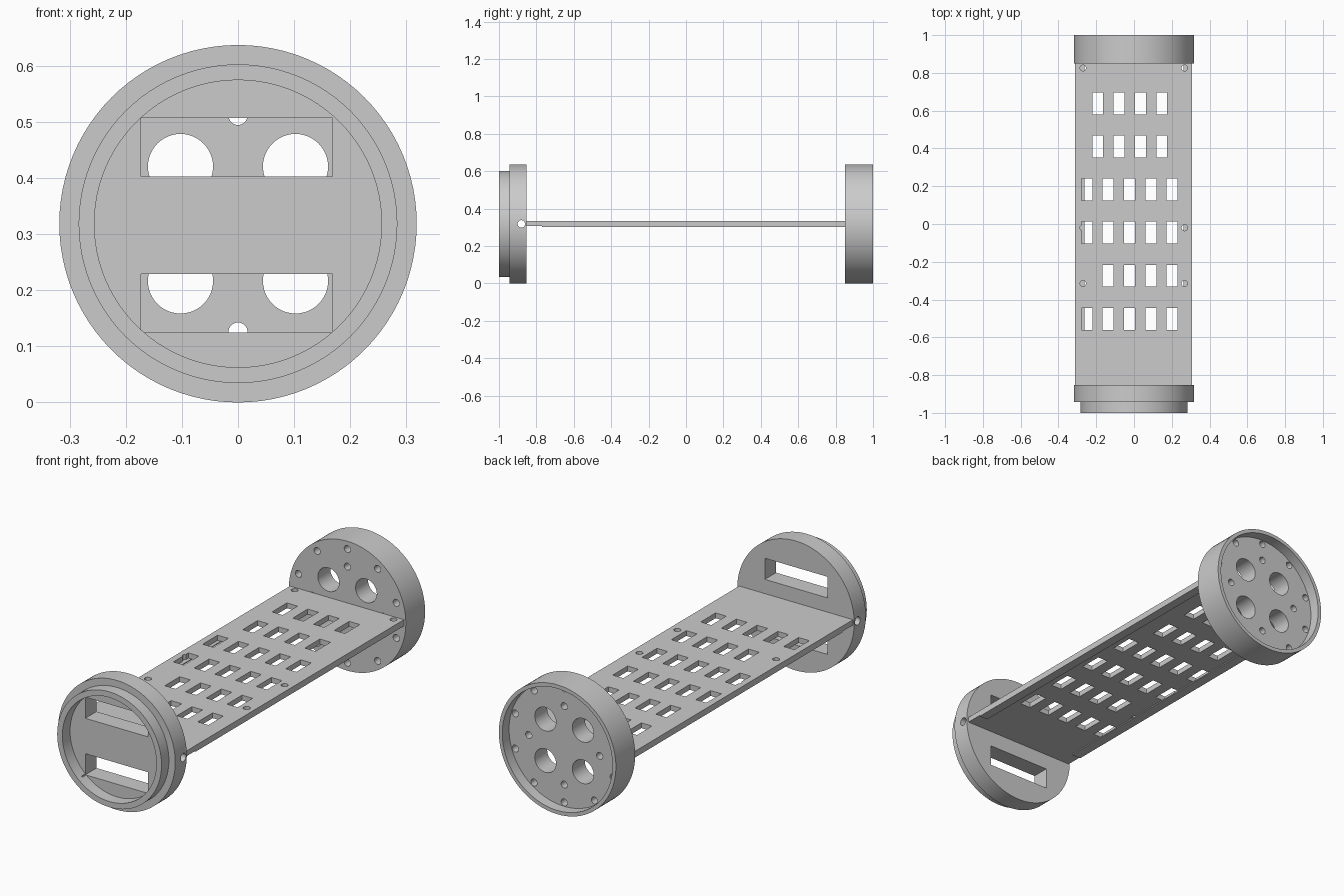
import bpy
import bmesh
import math
from mathutils import Matrix, Vector

cube = bpy.data.objects.get("Cube")
if cube:
    bpy.data.objects.remove(cube, do_unlink=True)

R = 0.3185      # outer radius of the end caps
CZ = R          # height of the tube axis

grey = bpy.data.materials.new("plain_grey")
grey.use_nodes = True
colour = (0.6, 0.6, 0.6, 1)
grey.diffuse_color = colour
grey.node_tree.nodes["Principled BSDF"].inputs["Base Color"].default_value = colour


def make_object(name, bm):
    bmesh.ops.recalc_face_normals(bm, faces=bm.faces[:])
    mesh = bpy.data.meshes.new(name)
    bm.to_mesh(mesh)
    bm.free()
    mesh.materials.append(grey)
    obj = bpy.data.objects.new(name, mesh)
    bpy.context.collection.objects.link(obj)
    return obj


def add_box(bm, x0, x1, y0, y1, z0, z1):
    mid = Vector((x0 + x1, y0 + y1, z0 + z1)) / 2
    size = Matrix.Diagonal((x1 - x0, y1 - y0, z1 - z0, 1))
    bmesh.ops.create_cube(bm, size=1, matrix=Matrix.Translation(mid) @ size)


def add_rod(bm, centre, radius, length, axis, sides=32):
    turn = {"X": Matrix.Rotation(math.pi / 2, 4, "Y"),
            "Y": Matrix.Rotation(math.pi / 2, 4, "X"),
            "Z": Matrix.Identity(4)}[axis]
    bmesh.ops.create_cone(bm, cap_ends=True, segments=sides, radius1=radius,
                          radius2=radius, depth=length,
                          matrix=Matrix.Translation(centre) @ turn)


def lathe(name, profile):
    """Turn (radius, y) points around the tube axis."""
    bm = bmesh.new()
    verts = [bm.verts.new((r, y, CZ)) for r, y in profile]
    edges = [bm.edges.new(pair) for pair in zip(verts, verts[1:])]
    bmesh.ops.spin(bm, geom=verts + edges, cent=(0, 0, CZ), axis=(0, 1, 0),
                   angle=math.tau, steps=96)
    bmesh.ops.remove_doubles(bm, verts=bm.verts[:], dist=0.0001)
    bmesh.ops.dissolve_limit(bm, angle_limit=0.01, verts=bm.verts[:], edges=bm.edges[:])
    return make_object(name, bm)


def cut(obj, bm):
    """Subtract the separate shapes in bm from obj."""
    cutter = make_object("cutter", bm)
    cutter.hide_render = True
    mod = obj.modifiers.new("holes", "BOOLEAN")
    mod.operation = "DIFFERENCE"
    mod.solver = "EXACT"
    mod.object = cutter
    bpy.context.view_layer.objects.active = obj
    bpy.ops.object.modifier_apply(modifier=mod.name)
    bpy.data.objects.remove(cutter, do_unlink=True)


def smooth(obj):
    bpy.ops.object.select_all(action="DESELECT")
    obj.select_set(True)
    bpy.context.view_layer.objects.active = obj
    bpy.ops.object.shade_smooth_by_angle(angle=math.radians(30))


# Front cap: stepped disc with a shallow recess, two slots and a cross hole
front_cap = lathe("front_cap", [(0, -0.94), (0.256, -0.94), (0.256, -1), (0.284, -1),
                                (0.284, -0.943), (R, -0.943), (R, -0.853), (0, -0.853)])
bm = bmesh.new()
for z0, z1 in ((0.125, 0.229), (0.403, 0.507)):
    add_box(bm, -0.173, 0.168, -0.97, -0.8, z0, z1)
add_rod(bm, (0, -0.88, CZ), 0.02, 1, "X")
cut(front_cap, bm)
smooth(front_cap)

# Back cap: recessed disc with four cable holes and two sets of screw holes
back_cap = lathe("back_cap", [(0, 0.85), (R, 0.85), (R, 1), (0.3, 1),
                              (0.3, 0.947), (0, 0.947)])
bm = bmesh.new()
for sx in (-1, 1):
    for sz in (-1, 1):
        add_rod(bm, (sx * 0.1025, 0.9, CZ + sz * 0.102), 0.058, 0.2, "Y", 48)
for count, ring in ((4, 0.193), (10, 0.28)):
    for i in range(count):
        a = math.pi / 2 + math.tau * i / count
        add_rod(bm, (ring * math.cos(a), 0.9, CZ + ring * math.sin(a)), 0.017, 0.2, "Y")
cut(back_cap, bm)
smooth(back_cap)

# Tray: flat plate with rows of rectangular slots
bm = bmesh.new()
add_box(bm, -0.312, 0.308, -0.854, 0.851, 0.307, 0.333)
tray = make_object("tray", bm)
bm = bmesh.new()
for row in range(6):
    y = -0.502 + row * 0.228
    for i in range(5):
        # The top rows are shifted and short; one slot makes room for a screw
        if (row > 3 and i == 4) or (row == 1 and i == 0):
            continue
        x = (-0.25 if row < 4 else -0.192) + i * 0.113
        add_box(bm, x - 0.029, x + 0.029, y - 0.058, y + 0.058, 0.25, 0.4)
cut(tray, bm)

# Screw holes along the tray edges, cut separately as one meets a slot
bm = bmesh.new()
for x in (-0.27, 0.268):
    for y in (-0.315, -0.02, 0.826):
        add_rod(bm, (x, y, CZ), 0.016, 0.2, "Z", 24)
cut(tray, bm)
smooth(tray)

# Thin rails under both long edges of the tray
for name, x0, x1 in (("right_rail", -0.312, -0.262), ("left_rail", 0.262, 0.308)):
    bm = bmesh.new()
    add_box(bm, x0, x1, -0.77, 0.851, 0.302, 0.3075)
    make_object(name, bm)
